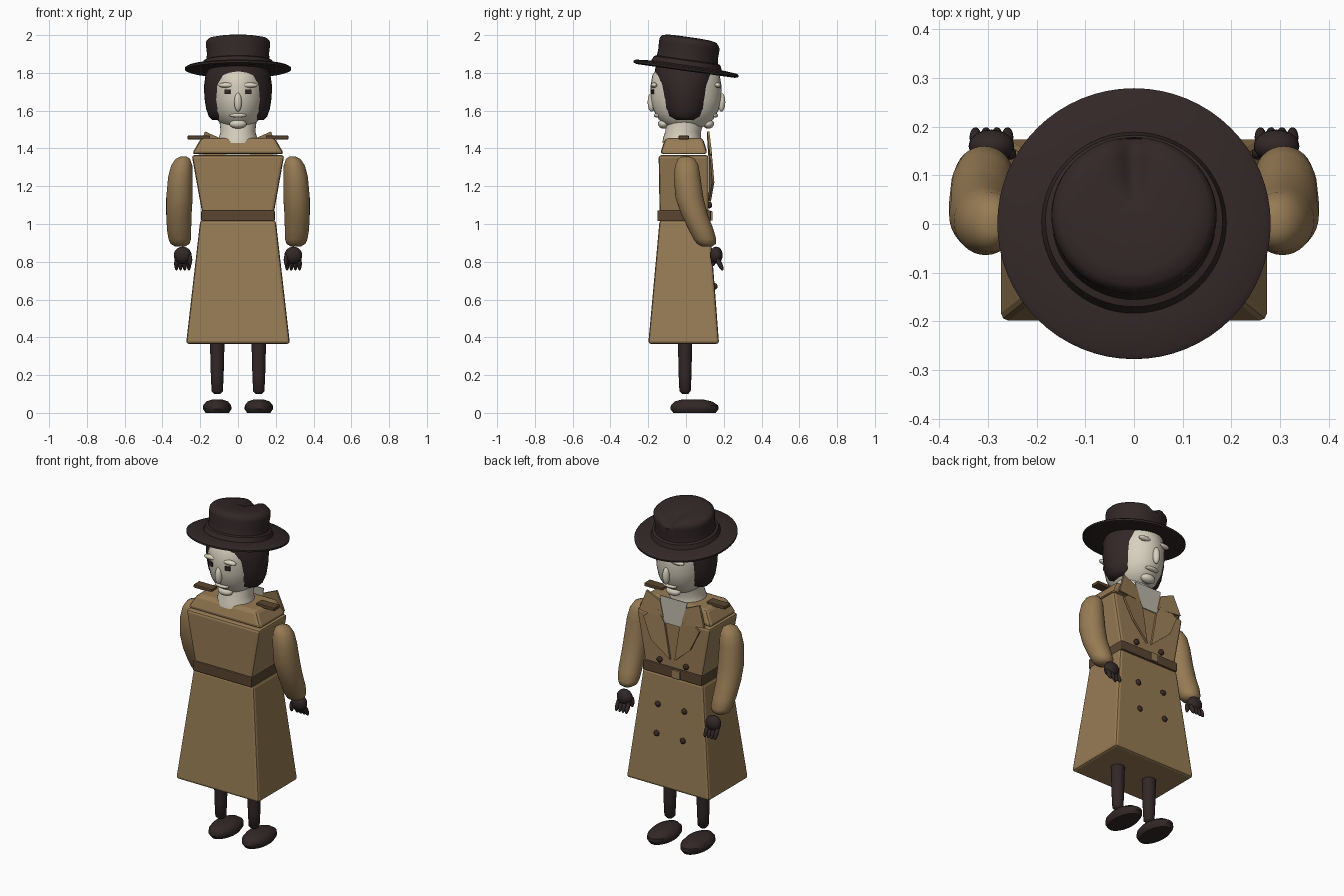
import bpy, bmesh, math
from mathutils import Vector, Matrix

cube = bpy.data.objects.get("Cube")
if cube:
    bpy.data.objects.remove(cube, do_unlink=True)


def material(name, *rgb):
    m = bpy.data.materials.new(name)
    m.use_nodes = True
    m.diffuse_color = (*rgb, 1)
    node = m.node_tree.nodes["Principled BSDF"]
    node.inputs["Base Color"].default_value = (*rgb, 1)
    node.inputs["Roughness"].default_value = 0.8
    return m


COAT = material("tan coat", 0.31, 0.2, 0.09)
TRIM = material("brown trim", 0.1, 0.06, 0.03)
DARK = material("dark leather", 0.032, 0.02, 0.02)
SKIN = material("pale skin", 0.68, 0.63, 0.52)
SHIRT = material("shirt grey", 0.5, 0.47, 0.4)
BUTTON = material("button brown", 0.04, 0.022, 0.014)


def finish(name, bm, mat, mirror=False, bevel=0, smooth=0):
    bmesh.ops.recalc_face_normals(bm, faces=bm.faces)
    mesh = bpy.data.meshes.new(name)
    bm.to_mesh(mesh)
    bm.free()
    mesh.materials.append(mat)
    if smooth:
        mesh.shade_smooth()
        mesh.set_sharp_from_angle(angle=math.radians(smooth))
    obj = bpy.data.objects.new(name, mesh)
    bpy.context.collection.objects.link(obj)
    if bevel:
        mod = obj.modifiers.new("Bevel", "BEVEL")
        mod.width, mod.segments = bevel, 2
    if mirror:
        obj.modifiers.new("Mirror", "MIRROR").use_mirror_merge = False
    return obj


def rings_mesh(rings, n=32):
    """Stack of horizontal ellipses: (x, y, z, radius x, radius y)."""
    bm = bmesh.new()
    loops = []
    for x, y, z, rx, ry in rings:
        turn = [2 * math.pi * i / n for i in range(n)]
        loops.append([bm.verts.new((x + rx * math.cos(a), y + ry * math.sin(a), z)) for a in turn])
    for a, b in zip(loops, loops[1:]):
        for i in range(n):
            bm.faces.new((a[i], a[(i + 1) % n], b[(i + 1) % n], b[i]))
    bm.faces.new(loops[0])
    bm.faces.new(loops[-1])
    return bm


def loft(name, rings, mat, mirror=False, smooth=50, n=32):
    return finish(name, rings_mesh(rings, n), mat, mirror, smooth=smooth)


def tapered_box(name, low, high, mat, bevel=0.012):
    """Each end: (z, half width, y back, y front)."""
    bm = bmesh.new()
    ends = []
    for z, w, y0, y1 in (low, high):
        ends.append([bm.verts.new(p) for p in ((-w, y0, z), (w, y0, z), (w, y1, z), (-w, y1, z))])
    bm.faces.new(ends[0])
    bm.faces.new(ends[1])
    for i in range(4):
        j = (i + 1) % 4
        bm.faces.new((ends[0][i], ends[0][j], ends[1][j], ends[1][i]))
    return finish(name, bm, mat, bevel=bevel)


def block(name, centre, size, mat, mirror=False, bevel=0, turn=0):
    bm = bmesh.new()
    matrix = Matrix.Translation(centre) @ Matrix.Rotation(turn, 4, "Z") @ Matrix.Diagonal((*size, 1))
    bmesh.ops.create_cube(bm, size=1, matrix=matrix)
    return finish(name, bm, mat, mirror, bevel)


def ball(name, centre, radii, mat, mirror=False, tilt=0):
    bm = bmesh.new()
    matrix = Matrix.Translation(centre) @ Matrix.Rotation(tilt, 4, "X") @ Matrix.Diagonal((*radii, 1))
    bmesh.ops.create_uvsphere(bm, u_segments=20, v_segments=12, radius=1, matrix=matrix)
    return finish(name, bm, mat, mirror, smooth=60)


def plate(name, points, thick, mat, mirror=False):
    """Flat panel from 3D outline points, thickened along y."""
    bm = bmesh.new()
    face = bm.faces.new([bm.verts.new(p) for p in points])
    out = bmesh.ops.extrude_face_region(bm, geom=[face])["geom"]
    bmesh.ops.translate(bm, vec=(0, thick, 0), verts=[g for g in out if isinstance(g, bmesh.types.BMVert)])
    return finish(name, bm, mat, mirror)


# Legs and shoes
loft("leg", [(.11, -.005, .1, .016, .016), (.11, -.005, .115, .03, .03),
             (.11, -.005, .2, .034, .034), (.11, -.005, .39, .039, .038)], DARK, True)
loft("shoe", [(.11, .045, 0, .062, .112), (.11, .045, .02, .075, .127),
              (.11, .045, .04, .074, .125), (.11, .04, .06, .058, .1),
              (.11, .035, .07, .03, .06)], DARK, True, smooth=40)

# Coat body
tapered_box("coat_skirt", (.365, .275, -.2, .175), (1.02, .2, -.14, .125), COAT, .015)
tapered_box("coat_torso", (1.06, .19, -.14, .12), (1.365, .245, -.145, .12), COAT, .015)
tapered_box("shoulder_yoke", (1.37, .245, -.138, .115), (1.455, .195, -.11, .09), COAT, .018)
tapered_box("belt", (1.015, .195, -.152, .132), (1.072, .195, -.152, .132), TRIM, .006)
block("belt_buckle", (-.03, .134, 1.043), (.05, .012, .05), COAT, bevel=.003)
block("epaulette", (.207, -.012, 1.458), (.12, .055, .02), TRIM, True, .004)

# Shirt front and lapels
plate("shirt_front", [(-.09, .112, 1.48), (.09, .112, 1.48), (.06, .122, 1.33), (-.06, .122, 1.33)],
      .006, SHIRT)
plate("lapel", [(.015, .12, 1.12), (.05, .122, 1.33), (.1, .118, 1.41), (.185, .128, 1.34),
                (.13, .138, 1.22)], .012, COAT, True)
plate("collar_wing", [(.06, .118, 1.36), (.085, .112, 1.45), (.175, .112, 1.49),
                      (.215, .126, 1.37), (.12, .126, 1.36)], .012, COAT, True)

# Buttons in two columns
for z, y in ((1.1, .125), (.84, .14), (.67, .153)):
    ball("coat_button", (.087, y, z), (.017, .014, .017), BUTTON, True)

# Sleeves and gloves
loft("sleeve", [(.288, 0, 1.357, .016, .02), (.292, .002, 1.345, .038, .045),
                (.298, .004, 1.31, .056, .062), (.305, .006, 1.25, .065, .07),
                (.31, .018, 1.14, .07, .074), (.313, .045, 1.05, .067, .07),
                (.312, .08, .97, .064, .066), (.308, .1, .92, .06, .06),
                (.307, .108, .895, .05, .05), (.307, .112, .88, .025, .025)], COAT, True)
ball("glove_palm", (.293, .16, .835), (.047, .034, .045), DARK, True)
for i in range(4):
    ball("glove_finger", (.26 + .022 * i, .178, .79), (.012, .013, .04), DARK, True, .45)
ball("glove_thumb", (.254, .145, .81), (.012, .013, .032), DARK, True)

# Neck and head
loft("neck", [(0, -.02, 1.43, .108, .105), (0, -.02, 1.46, .1, .1),
              (0, -.015, 1.49, .092, .095), (0, 0, 1.56, .1, .1)], SKIN)
loft("head", [(0, 0, 1.5, .045, .06), (0, 0, 1.52, .08, .105), (0, 0, 1.555, .113, .145),
              (0, 0, 1.6, .134, .172), (0, 0, 1.66, .145, .186), (0, 0, 1.73, .148, .188),
              (0, 0, 1.79, .143, .178), (0, 0, 1.84, .115, .14)], SKIN, smooth=60)

# Hair on both sides of the head
loft("hair", [(0, -.005, 1.55, .135, .07), (0, -.005, 1.57, .155, .108),
              (0, -.005, 1.61, .169, .13), (0, -.005, 1.67, .178, .143),
              (0, -.005, 1.73, .18, .152), (0, -.005, 1.79, .172, .163),
              (0, -.005, 1.84, .15, .155)], DARK, smooth=60)

# Facial features, front and rear
for side, reach in ((-1, .183), (1, .188)):
    ball("nose", (0, side * reach, 1.645), (.02, .02, .05), SKIN)
    ball("chin", (0, side * .118, 1.53), (.045, .03, .025), SKIN)
    ball("lips", (0, side * .15, 1.575), (.045, .02, .012), SKIN)
    ball("brow", (.06, side * .168, 1.735), (.045, .018, .014), SKIN, True)
block("eye", (.055, -.177, 1.7), (.03, .009, .025), DARK, True, turn=.25)

# Hat, tipped towards +y, with a creased crown
hat = rings_mesh([(0, 0, -.006, .16, .16), (0, 0, -.01, .262, .262), (0, 0, -.004, .28, .28),
                  (0, 0, .006, .281, .281), (0, 0, .013, .27, .27), (0, 0, .02, .19, .188),
                  (0, 0, .045, .182, .178), (0, 0, .05, .168, .164), (0, 0, .08, .164, .16),
                  (0, 0, .13, .17, .162), (0, 0, .148, .168, .16), (0, 0, .162, .155, .148),
                  (0, 0, .168, .125, .12), (0, 0, .17, .08, .078), (0, 0, .17, .03, .03)], 64)
for v in hat.verts:
    if v.co.z > .14 and v.co.y > 0:
        v.co.z -= .03 * math.exp(-(v.co.x / .03) ** 2) * min(1, v.co.y / .08)
bmesh.ops.transform(hat, verts=hat.verts,
                    matrix=Matrix.Translation((0, 0, 1.82)) @ Matrix.Rotation(math.radians(-8), 4, "X"))
finish("hat", hat, DARK, smooth=45)
